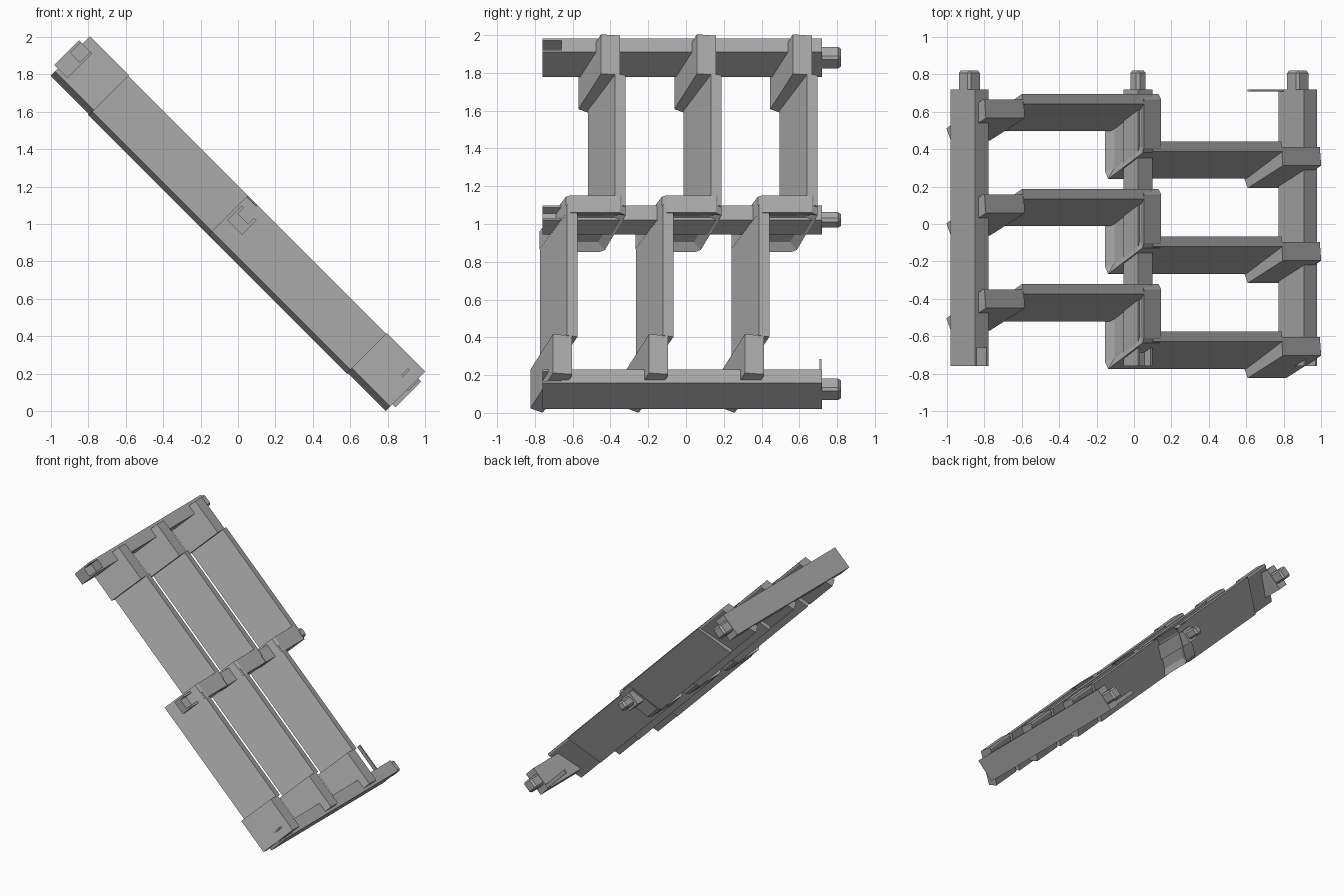
import bpy
import bmesh
from mathutils import Vector

cube = bpy.data.objects.get("Cube")
if cube:
    bpy.data.objects.remove(cube, do_unlink=True)

grey = bpy.data.materials.new("plain grey")
grey.use_nodes = True
colour = (0.4, 0.4, 0.4, 1)
grey.diffuse_color = colour
grey.node_tree.nodes["Principled BSDF"].inputs["Base Color"].default_value = colour

# Slope frame: u runs down the slope, v is square to it, y stays level
ORIGIN = Vector((0, 0, 1))
U = Vector((1, 0, -1)).normalized()
V = Vector((1, 0, 1)).normalized()
PITCH = 0.508


def place(u, y, v):
    return ORIGIN + U * u + V * v + Vector((0, y, 0))


def prism(name, section, start, end, along="u", recess=0, bevel=0):
    """Extrude a (y, v) section along u, or a (u, v) section along y."""
    bm = bmesh.new()
    rings = []
    for t in (start, end):
        rings.append([bm.verts.new(place(t, p, v) if along == "u" else place(p, t, v))
                      for p, v in section])
    caps = [bm.faces.new(r) for r in rings]
    n = len(section)
    for i in range(n):
        j = (i + 1) % n
        bm.faces.new((rings[0][i], rings[0][j], rings[1][j], rings[1][i]))
    bmesh.ops.recalc_face_normals(bm, faces=bm.faces)
    if recess:
        bmesh.ops.inset_individual(bm, faces=caps, thickness=0.05, depth=-recess)
    if bevel:
        bmesh.ops.bevel(bm, geom=list(bm.edges), offset=bevel, segments=1, affect="EDGES")
    mesh = bpy.data.meshes.new(name)
    bm.to_mesh(mesh)
    bm.free()
    mesh.materials.append(grey)
    obj = bpy.data.objects.new(name, mesh)
    bpy.context.collection.objects.link(obj)
    return obj


def rect(u, v, hu, hv):
    return [(u - hu, v - hv), (u + hu, v - hv), (u + hu, v + hv), (u - hu, v + hv)]


def shifted(section, dy):
    return [(y + dy, v) for y, v in section]


# Cross-sections of the leaning slat, its end tab and the joint block
SLAT = [(-0.52, -0.125), (-0.375, 0.145), (-0.32, 0.135), (-0.465, -0.155)]
TAB = [(-0.57, -0.115), (-0.45, 0.15), (-0.35, 0.14), (-0.35, 0.125), (-0.505, -0.148)]
JOINT = [(-0.775, -0.125), (-0.635, 0.135), (-0.61, 0.145), (-0.35, 0.145),
         (-0.32, 0.125), (-0.43, -0.135), (-0.46, -0.15), (-0.735, -0.15)]

for i in range(3):
    dy = i * PITCH
    low = dy - PITCH / 2
    prism(f"upper_slat_{i + 1}", shifted(SLAT, dy), -0.98, 0)
    prism(f"upper_tab_{i + 1}", shifted(TAB, dy), -1.27, -0.975)
    prism(f"lower_slat_{i + 1}", shifted(SLAT, low), 0, 0.98)
    prism(f"lower_tab_{i + 1}", shifted(TAB, low), 0.975, 1.265)
    prism(f"joint_{i + 1}", shifted(JOINT, dy), -0.07, 0.06, recess=0.025)


# Cross rods: solid bar, slotted front end and a chamfered pin at the back
def rod(name, u, v, hu, hv, pin):
    prism(name + "_rod", rect(u, v, hu, hv), -0.66, 0.72, "y")
    s, floor = hu * 0.72, v + hv * 0.15
    slot = [(u - hu, v - hv), (u + hu, v - hv), (u + hu, v + hv), (u + s, v + hv),
            (u + s, floor), (u - s, floor), (u - s, v + hv), (u - hu, v + hv)]
    prism(name + "_socket", slot, -0.76, -0.66, "y")
    prism(name + "_pin", rect(u, v, pin, pin), 0.7, 0.82, "y", bevel=0.014)


rod("top", -1.245, 0, 0.05, 0.093, 0.047)
rod("middle", 0, 0.03, 0.055, 0.055, 0.036)
rod("bottom", 1.238, 0, 0.05, 0.097, 0.047)

# Thin strip beside the bottom rod
prism("side_strip", rect(1.075, -0.075, 0.125, 0.016), 0.708, 0.718, "y")
